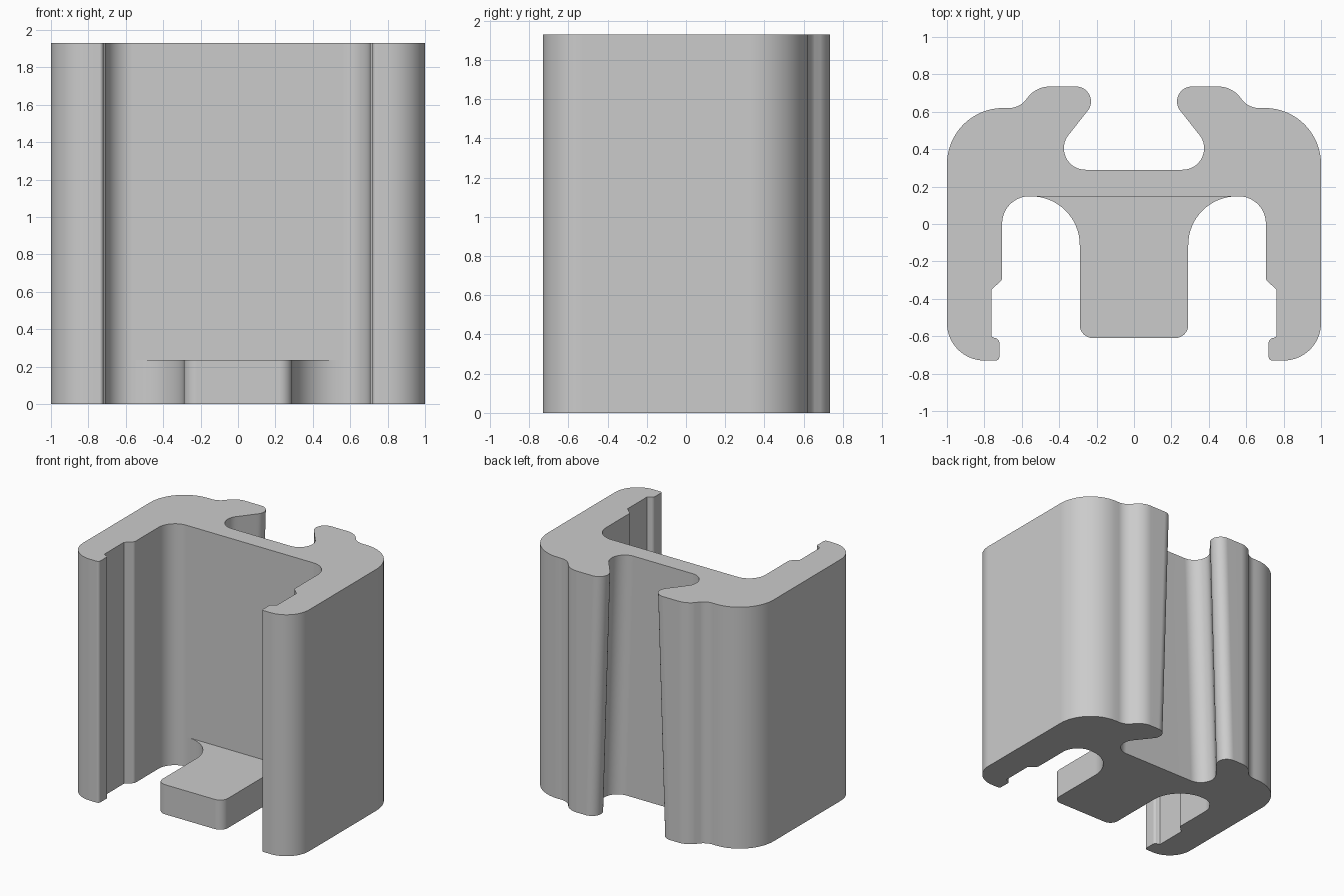
import bpy, bmesh, math

if "Cube" in bpy.data.objects:
    bpy.data.objects.remove(bpy.data.objects["Cube"])

H = 1.93          # rail height
TAPER = 0.062     # rear groove half-width gained towards the bottom
STEM_H = 0.237    # thickness of the stop tongue

grey = bpy.data.materials.new("plain_grey")
grey.diffuse_color = (0.6, 0.6, 0.6, 1)
grey.use_nodes = True
grey.node_tree.nodes["Principled BSDF"].inputs["Base Color"].default_value = grey.diffuse_color


def arc(cx, cy, r, a0, a1, n=10):
    return [(cx + r * math.cos(math.radians(a0 + (a1 - a0) * i / n)),
             cy + r * math.sin(math.radians(a0 + (a1 - a0) * i / n)))
            for i in range(n + 1)]


def mirrored(half):
    """Close a left half profile with its mirror image."""
    return half + [(-x, y) for x, y in reversed(half)]


def extrude(name, bottom, top, height):
    bm = bmesh.new()
    lo = [bm.verts.new((x, y, 0)) for x, y in bottom]
    hi = [bm.verts.new((x, y, height)) for x, y in top]
    n = len(lo)
    bm.faces.new(lo)
    bm.faces.new(hi)
    for i in range(n):
        j = (i + 1) % n
        bm.faces.new((lo[i], lo[j], hi[j], hi[i]))
    bmesh.ops.recalc_face_normals(bm, faces=bm.faces[:])
    me = bpy.data.meshes.new(name)
    bm.to_mesh(me)
    bm.free()
    me.materials.append(grey)
    ob = bpy.data.objects.new(name, me)
    bpy.context.collection.objects.link(ob)
    bpy.ops.object.select_all(action='DESELECT')
    ob.select_set(True)
    bpy.context.view_layer.objects.active = ob
    bpy.ops.object.shade_smooth_by_angle(angle=math.radians(25))
    # keep the large flat faces evenly shaded next to the fillets
    mod = ob.modifiers.new("flat_face_normals", 'WEIGHTED_NORMAL')
    mod.keep_sharp = True
    return ob


# Rear groove: undercut pocket and rounded lip (the tapering part)
groove = arc(-0.26, 0.405, 0.115, 270, 135, 14) + arc(-0.31, 0.655, 0.08, -45, 90, 14)

# Remaining left side: outer shoulder, leg, hooked foot, front channel
side = (arc(-0.45, 0.585, 0.15, 90, 137)
        + arc(-0.67, 0.74, 0.12, -45, -90)
        + arc(-0.70, 0.32, 0.30, 90, 180, 16)
        + arc(-0.80, -0.53, 0.20, 180, 270, 14)
        + arc(-0.74, -0.71, 0.02, 270, 360, 6)
        + arc(-0.745, -0.635, 0.025, 0, 90, 6)
        + [(-0.763, -0.6), (-0.763, -0.352)]
        + arc(-0.735, -0.285, 0.03, -45, 0, 4)
        + arc(-0.56, 0.003, 0.145, 180, 90, 12))

top = mirrored(groove + side)
bottom = mirrored([(x - TAPER, y) for x, y in groove] + side)
extrude("rail_body", bottom, top, H)

# Stop tongue with flared root at the foot of the front channel
tongue = mirrored(arc(-0.55, -0.112, 0.26, 90, 0, 16)
                  + arc(-0.22, -0.54, 0.07, 180, 270, 8))
extrude("stop_tongue", tongue, tongue, STEM_H)
